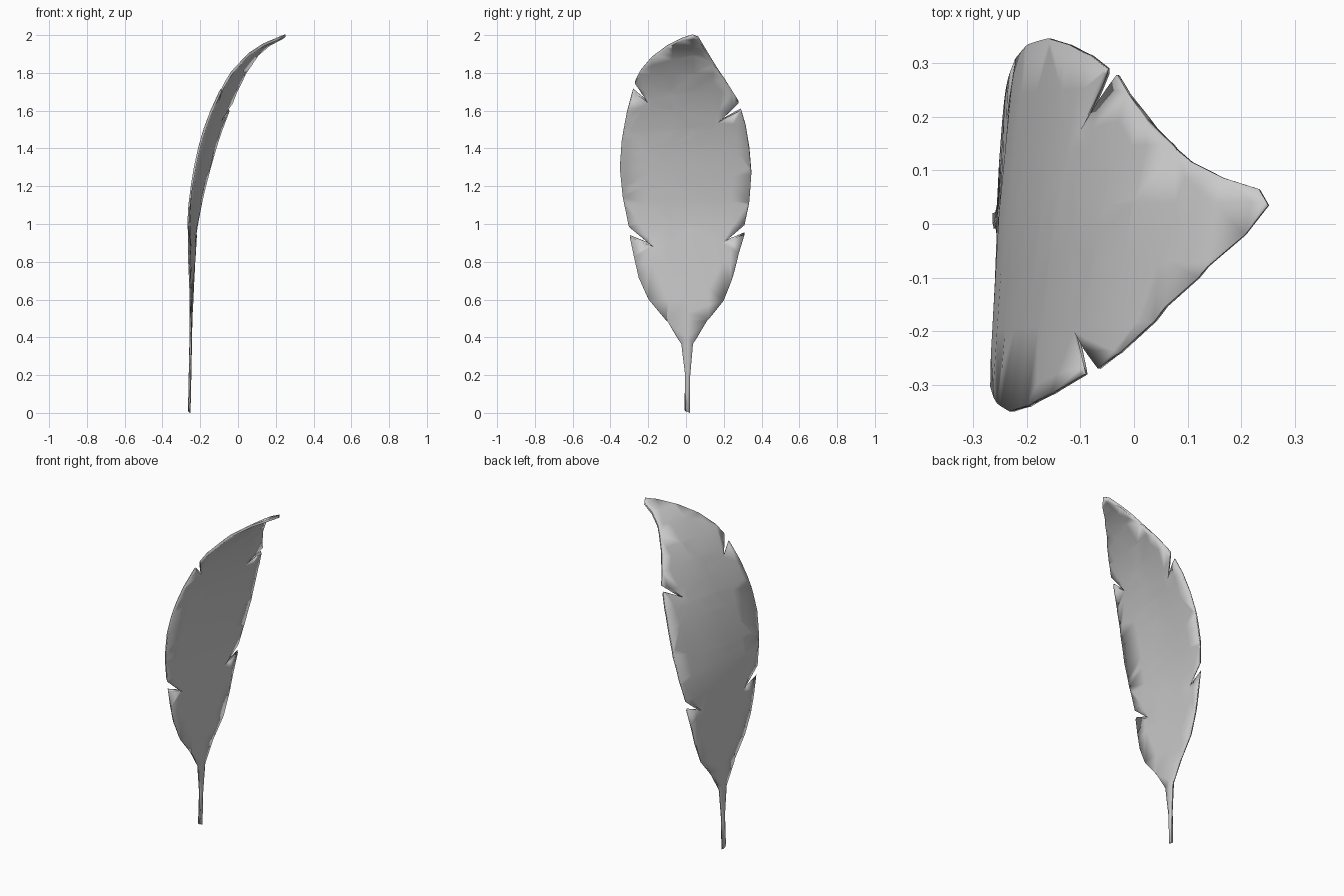
import bpy, bmesh

if "Cube" in bpy.data.objects:
    bpy.data.objects.remove(bpy.data.objects["Cube"])

# Outline in (y, z), anticlockwise from the quill foot, with four slanted notches
right = [(-0.005, 0.012), (0.02, 0.003), (0.022, 0.2), (0.037, 0.37), (0.11, 0.49),
         (0.2, 0.6), (0.25, 0.73), (0.28, 0.85), (0.31, 0.95), (0.19, 0.9),
         (0.31, 1.0), (0.335, 1.12), (0.346, 1.27), (0.335, 1.4), (0.315, 1.52),
         (0.29, 1.605), (0.17, 1.54), (0.278, 1.645), (0.2, 1.77), (0.14, 1.86),
         (0.065, 1.985), (0.035, 1.997)]
left = [(-0.02, 1.98), (-0.1, 1.94), (-0.18, 1.88), (-0.24, 1.81), (-0.27, 1.75),
        (-0.2, 1.645), (-0.28, 1.71), (-0.315, 1.58), (-0.34, 1.44), (-0.35, 1.3),
        (-0.335, 1.15), (-0.302, 0.99), (-0.175, 0.885), (-0.297, 0.935),
        (-0.275, 0.83), (-0.25, 0.72), (-0.2, 0.61), (-0.1, 0.49), (-0.025, 0.37),
        (-0.004, 0.2)]

# Bend of the midrib: (z, x)
bend = [(0, -0.258), (0.4, -0.25), (0.6, -0.247), (0.8, -0.248), (1.0, -0.245),
        (1.1, -0.234), (1.2, -0.217), (1.3, -0.196), (1.4, -0.171), (1.5, -0.14),
        (1.6, -0.101), (1.7, -0.055), (1.8, 0.004), (1.9, 0.088), (1.95, 0.155), (2.0, 0.258)]


def rib_x(z):
    for (z0, x0), (z1, x1) in zip(bend, bend[1:]):
        if z <= z1:
            return x0 + (x1 - x0) * (z - z0) / (z1 - z0)
    return bend[-1][1]


# Flat vane with a narrow border loop
bm = bmesh.new()
face = bm.faces.new([bm.verts.new((0, y, z)) for y, z in right + left])
bmesh.ops.inset_individual(bm, faces=[face], thickness=0.007, use_even_offset=True)
bmesh.ops.triangulate(bm, faces=bm.faces[:])


def cut(co, no):
    bmesh.ops.bisect_plane(bm, geom=bm.verts[:] + bm.edges[:] + bm.faces[:],
                           dist=1e-5, plane_co=co, plane_no=no)


# Cuts across at the bend stations, along the midrib and along the vanes
for z, _ in bend[1:-1]:
    cut((0, 0, z), (0, 0, 1))
for y in (-0.22, -0.11, 0, 0.11, 0.22):
    cut((0, y, 0), (0, 1, -0.02))

# Curl the vane forward with a twist and a soft ridge on the midrib
for v in bm.verts:
    y, z = v.co.y, v.co.z
    d = y - 0.02 * z
    slope = 0.165 * max(0, z - 0.4)
    v.co.x = rib_x(z) + d * slope * (1 if d > 0 else 0.58)
bmesh.ops.recalc_face_normals(bm, faces=bm.faces[:])
rim = {v.index for v in bm.verts if False}
bm.verts.index_update()
rim = {v.index for v in bm.verts if v.is_boundary}

mesh = bpy.data.meshes.new("feather")
bm.to_mesh(mesh)
bm.free()
feather = bpy.data.objects.new("feather", mesh)
bpy.context.collection.objects.link(feather)

# Thickness, thinner at the rim
group = feather.vertex_groups.new(name="thickness")
for v in mesh.vertices:
    group.add([v.index], 0.5 if v.index in rim else 1.0, 'REPLACE')
solid = feather.modifiers.new("thickness", 'SOLIDIFY')
solid.thickness = 0.014
solid.offset = 0
solid.vertex_group = "thickness"
for p in mesh.polygons:
    p.use_smooth = True
